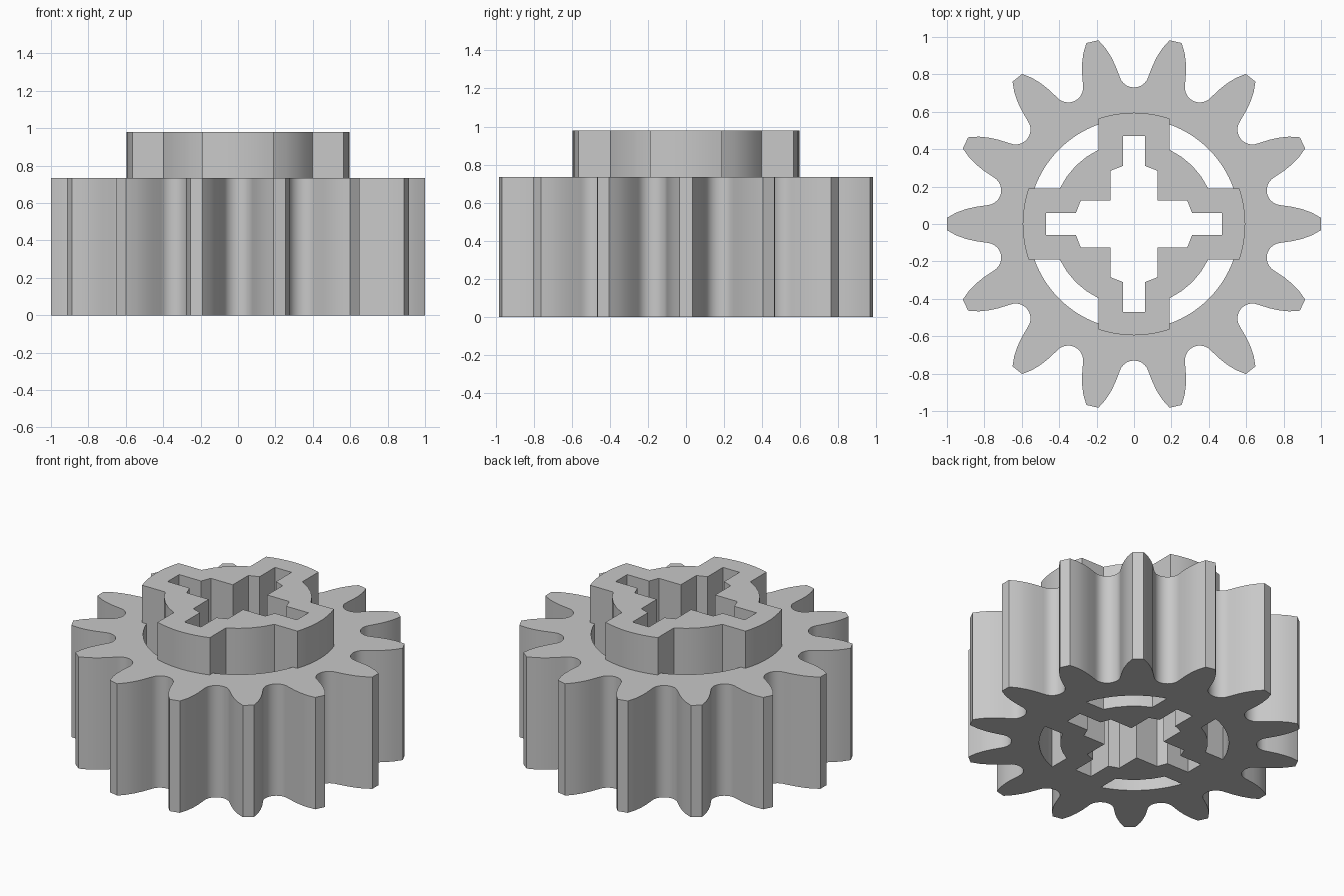
import bpy, bmesh
from math import sin, cos, pi, radians

cube = bpy.data.objects.get("Cube")
if cube:
    bpy.data.objects.remove(cube, do_unlink=True)

TEETH = 14
GEAR_TOP, HUB_TOP = 0.735, 0.98

grey = bpy.data.materials.new("plain_grey")
grey.use_nodes = True
grey.diffuse_color = (0.58, 0.58, 0.58, 1)
grey.node_tree.nodes["Principled BSDF"].inputs["Base Color"].default_value = (0.58, 0.58, 0.58, 1)


def arc(radius, start, end, steps, cx=0.0):
    """Points on an arc, angles in degrees, centre on the x axis."""
    angles = [radians(start + (end - start) * i / steps) for i in range(steps + 1)]
    return [(cx + radius * cos(a), radius * sin(a)) for a in angles]


def turn(points, angle):
    """Outline turned around the z axis."""
    c, s = cos(angle), sin(angle)
    return [(x * c - y * s, x * s + y * c) for x, y in points]


def repeat(points, count):
    """Piece of outline repeated around the z axis to close a loop."""
    return [p for k in range(count) for p in turn(points, 2 * pi * k / count)]


def mirrored(points):
    """Half outline completed by its mirror image across the x axis."""
    return [(x, -y) for x, y in points] + points[::-1]


def prism(name, loops, bottom, top):
    """Extruded plate: the first loop is the outline, the others are holes."""
    bm = bmesh.new()
    for loop in loops:
        verts = [bm.verts.new((x, y, bottom)) for x, y in loop]
        for i, v in enumerate(verts):
            bm.edges.new((v, verts[(i + 1) % len(verts)]))
    bmesh.ops.triangle_fill(bm, edges=bm.edges[:], use_beauty=True)
    result = bmesh.ops.extrude_face_region(bm, geom=bm.faces[:], use_keep_orig=True)
    lifted = [g for g in result["geom"] if isinstance(g, bmesh.types.BMVert)]
    bmesh.ops.translate(bm, verts=lifted, vec=(0, 0, top - bottom))
    bmesh.ops.recalc_face_normals(bm, faces=bm.faces[:])
    mesh = bpy.data.meshes.new(name)
    bm.to_mesh(mesh)
    bm.free()
    mesh.materials.append(grey)
    obj = bpy.data.objects.new(name, mesh)
    bpy.context.collection.objects.link(obj)
    bpy.ops.object.select_all(action='DESELECT')
    obj.select_set(True)
    bpy.context.view_layer.objects.active = obj
    bpy.ops.object.shade_smooth_by_angle(angle=radians(25))


# Tooth outline: both flanks, then the round root beside it
flank = [(0.85, 0.091), (0.90, 0.079), (0.95, 0.061), (1.0, 0.033)]
root = turn(arc(0.08, 255, 105, 10, cx=0.81), pi / TEETH)
teeth = repeat(mirrored(flank) + root, TEETH)

# Stepped cross hole through the middle
half_slot = [(0.125, 0.125), (0.285, 0.125), (0.31, 0.06), (0.47, 0.06)]
cross = repeat(mirrored(half_slot)[:-1], 4)

# Curved windows between the hub arms
window = arc(0.565, 19.6, 70.4, 16) + arc(0.44, 64.5, 25.5, 4)
windows = [turn(window, k * pi / 2) for k in range(4)]

# Hub outline: arms with rounded ends, joined by a round core
hub = repeat(arc(0.595, -18.6, 18.6, 8) + arc(0.44, 25.5, 64.5, 4), 4)

prism("gear", [teeth, cross] + windows, 0, GEAR_TOP)
prism("hub", [hub, cross], GEAR_TOP, HUB_TOP)
